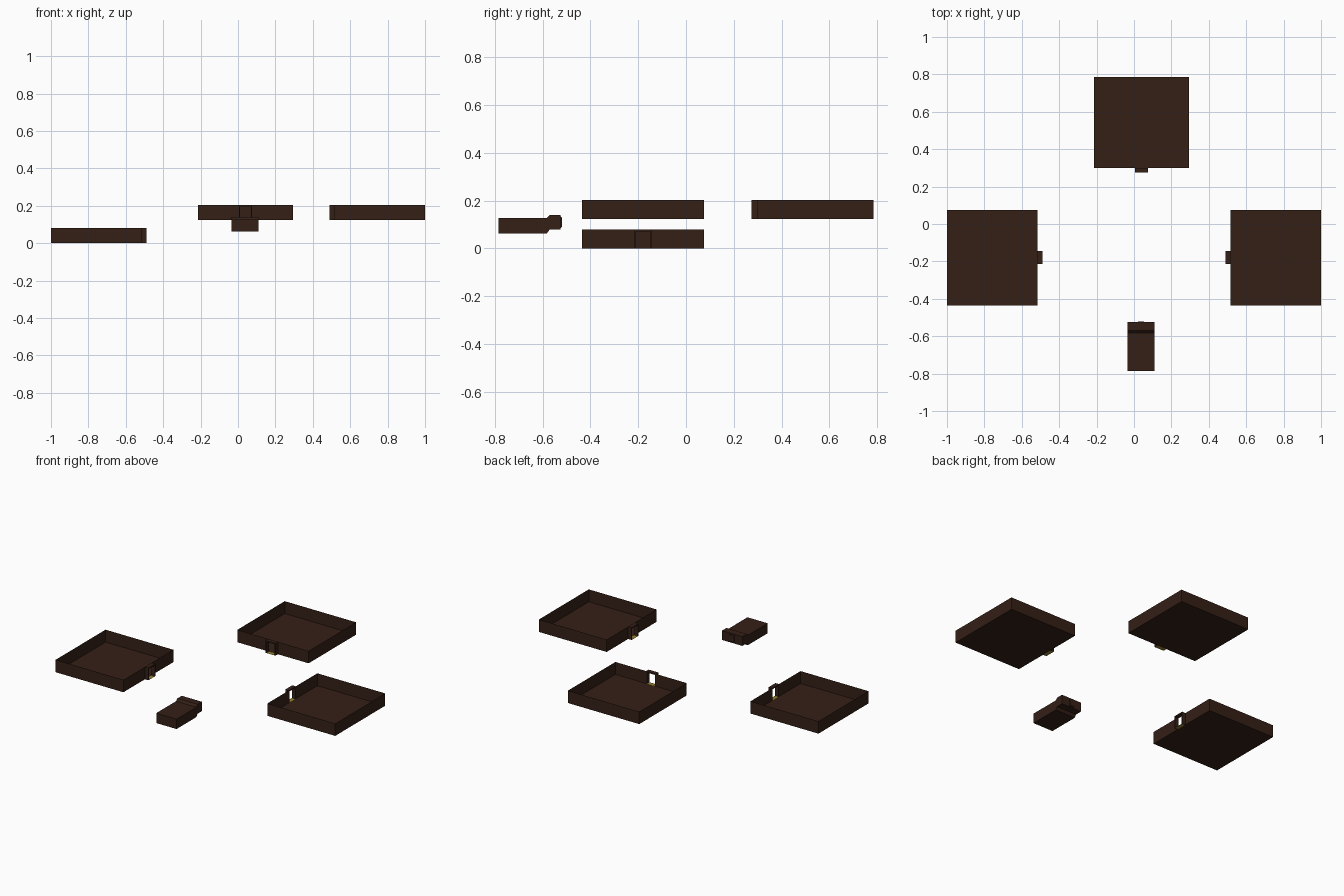
import bpy
from math import radians

if "Cube" in bpy.data.objects:
    bpy.data.objects.remove(bpy.data.objects["Cube"])


def material(name, rgb):
    m = bpy.data.materials.new(name)
    m.diffuse_color = (*rgb, 1)
    m.use_nodes = True
    m.node_tree.nodes["Principled BSDF"].inputs["Base Color"].default_value = m.diffuse_color
    return m


WOOD = material("dark_wood", (0.035, 0.014, 0.008))
GOLD = material("gold", (0.3, 0.22, 0.03))


def make(name, verts, faces, mat, loc=(0, 0, 0), turn=0):
    me = bpy.data.meshes.new(name)
    me.from_pydata(verts, [], faces)
    me.materials.append(mat)
    ob = bpy.data.objects.new(name, me)
    ob.location = loc
    ob.rotation_euler.z = radians(turn)
    bpy.context.collection.objects.link(ob)
    return ob


def wall_strip(points, h):
    # upright sheets following a line of floor points
    n = len(points)
    verts = [(x, y, z) for z in (0, h) for x, y in points]
    return verts, [(i, i + 1, n + i + 1, n + i) for i in range(n - 1)]


# open-topped rooms, doorway on the local -y side
W, D, H = 0.255, 0.485, 0.08
G, T = 0.035, 0.025
for side, loc, turn in (("left", (-0.515, -0.18, 0), 90),
                        ("right", (0.515, -0.18, 0.123), -90),
                        ("back", (0.04, 0.30, 0.123), 0)):
    make(side + "_room_floor", [(-W, 0, 0), (W, 0, 0), (W, D, 0), (-W, D, 0)],
         [(0, 1, 2, 3)], WOOD, loc, turn)
    v, f = wall_strip([(G, 0), (W, 0), (W, D), (-W, D), (-W, 0), (-G, 0)], H)
    make(side + "_room_walls", v, f, WOOD, loc, turn)
    # short door tunnel: jambs, lintel and threshold
    a, b = G - 0.005, H - 0.008
    prof = [(-G, 0), (-G, H), (G, H), (G, 0), (a, 0), (a, b), (-a, b), (-a, 0)]
    v = [(x, y, z) for y in (-T, 0) for x, z in prof]
    f = [(i, (i + 1) % 8, 8 + (i + 1) % 8, 8 + i) for i in range(8)]
    for o in (0, 8):
        f += [(o, o + 1, o + 6, o + 7), (o + 1, o + 2, o + 5, o + 6), (o + 2, o + 3, o + 4, o + 5)]
    make(side + "_door_frame", v, f, WOOD, loc, turn)
    make(side + "_door_threshold", [(-a, -T, 0), (a, -T, 0), (a, 0, 0), (-a, 0, 0)],
         [(0, 1, 2, 3)], GOLD, loc, turn)


def prism_x(name, prof, x0, x1):
    n = len(prof)
    v = [(x, y, z) for x in (x0, x1) for y, z in prof]
    f = [(i, (i + 1) % n, n + (i + 1) % n, n + i) for i in range(n)]
    f += [tuple(reversed(range(n))), tuple(range(n, 2 * n))]
    return make(name, v, f, WOOD)


# small corridor block with its raised end
prism_x("corridor", [(-0.785, 0.063), (-0.583, 0.063), (-0.57, 0.08), (-0.525, 0.08),
                     (-0.525, 0.14), (-0.57, 0.14), (-0.583, 0.127), (-0.785, 0.127)], -0.035, 0.11)
prism_x("corridor_latch", [(-0.526, 0.085), (-0.52, 0.09), (-0.52, 0.13), (-0.526, 0.135)], 0.022, 0.054)
